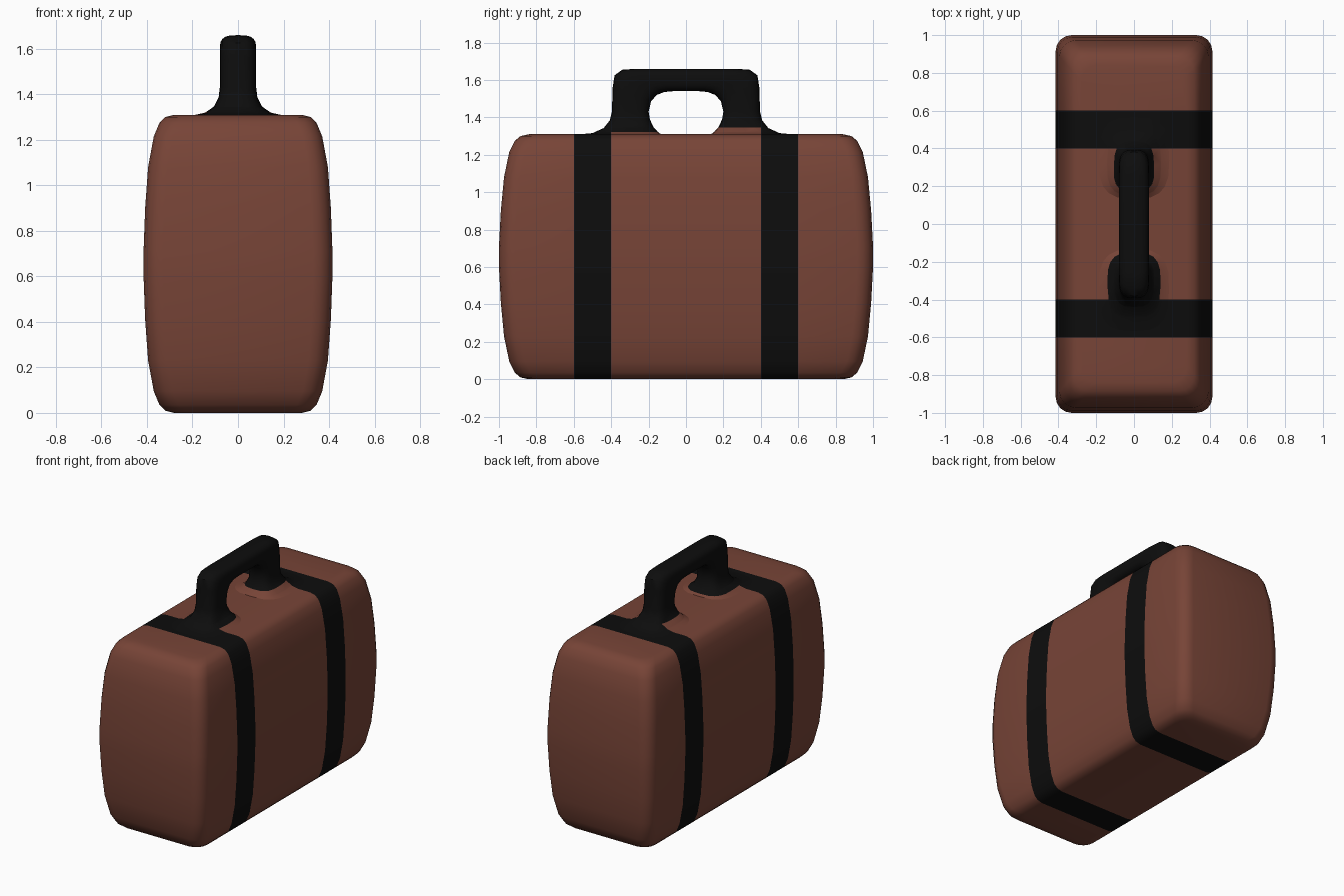
import bpy, bmesh, math
from mathutils import Vector

if "Cube" in bpy.data.objects:
    bpy.data.objects.remove(bpy.data.objects["Cube"])


def material(name, rgb):
    m = bpy.data.materials.new(name)
    m.diffuse_color = (*rgb, 1)
    m.use_nodes = True
    m.node_tree.nodes["Principled BSDF"].inputs["Base Color"].default_value = m.diffuse_color
    return m


BROWN = material("brown leather", (0.185, 0.058, 0.038))
BLACK = material("black leather", (0.004, 0.004, 0.004))


def loft(name, rings, cuts, is_black):
    """Bridge rings of equal length, slice along planes, colour faces by a rule."""
    bm = bmesh.new()
    vr = [[bm.verts.new(p) for p in r] for r in rings]
    n = len(vr[0])
    for a, b in zip(vr, vr[1:]):
        for i in range(n):
            j = (i + 1) % n
            bm.faces.new((a[i], a[j], b[j], b[i]))
    bm.faces.new(vr[0])
    bm.faces.new(vr[-1])
    for co, no in cuts:
        bmesh.ops.bisect_plane(bm, geom=bm.verts[:] + bm.edges[:] + bm.faces[:],
                               dist=1e-5, plane_co=co, plane_no=no)
    bmesh.ops.recalc_face_normals(bm, faces=bm.faces[:])
    for f in bm.faces:
        f.material_index = int(is_black(f.calc_center_median()))
    me = bpy.data.meshes.new(name)
    bm.to_mesh(me)
    bm.free()
    me.materials.append(BROWN)
    me.materials.append(BLACK)
    ob = bpy.data.objects.new(name, me)
    bpy.context.collection.objects.link(ob)
    bpy.ops.object.select_all(action='DESELECT')
    ob.select_set(True)
    bpy.context.view_layer.objects.active = ob
    bpy.ops.object.shade_smooth_by_angle(angle=math.radians(40))
    return ob


# Bulging case: stacked rounded rectangles, mirrored about mid height
def rounded_rect(hx, hy, z, r, steps=5):
    pts = []
    for q, (sx, sy) in enumerate(((1, 1), (-1, 1), (-1, -1), (1, -1))):
        for k in range(steps):
            a = math.pi / 2 * (q + k / (steps - 1))
            pts.append((sx * (hx - r) + r * math.cos(a),
                        sy * (hy - r) + r * math.sin(a), z))
    return pts


H = 1.31
half = [(0.28, 0.84, 0.0), (0.32, 0.885, 0.01), (0.345, 0.915, 0.035),
        (0.37, 0.945, 0.095), (0.395, 0.973, 0.23), (0.408, 0.99, 0.41),
        (0.415, 1.0, 0.6)]
levels = half + [(x, y, H - z) for x, y, z in reversed(half)]
body = loft("case_body", [rounded_rect(x, y, z, 0.085) for x, y, z in levels],
            [((0, y, 0), (0, 1, 0)) for y in (-0.6, -0.4, 0.4, 0.6)],
            lambda c: 0.4 < abs(c.y) < 0.6)

# Arched handle: outer y, z, inner y, z, half width; flared at the base
arch = [(0.60, 1.307, 0.13, 1.307, 0.20), (0.50, 1.316, 0.15, 1.322, 0.145),
        (0.44, 1.343, 0.175, 1.35, 0.105), (0.407, 1.385, 0.193, 1.39, 0.085),
        (0.396, 1.43, 0.2, 1.43, 0.08), (0.392, 1.56, 0.187, 1.485, 0.08),
        (0.382, 1.625, 0.157, 1.52, 0.08), (0.34, 1.655, 0.115, 1.536, 0.08),
        (0.26, 1.66, 0.07, 1.54, 0.08)]


def section(oy, oz, iy, iz, hx, n=20):
    o, i = Vector((0, oy, oz)), Vector((0, iy, iz))
    pts = []
    for k in range(n):
        c, s = math.cos(2 * math.pi * k / n), math.sin(2 * math.pi * k / n)
        u = math.copysign(abs(c) ** 0.65, c)
        v = math.copysign(abs(s) ** 0.65, s)
        pts.append((o + i) / 2 + (o - i) / 2 * u + Vector((hx * v, 0, 0)))
    return pts


sweep = arch + [(-a, b, -c, d, e) for a, b, c, d, e in reversed(arch)]
handle = loft("handle", [section(*s) for s in sweep],
              [((0, y, 0), (0, 1, 0)) for y in (-0.4, 0.4)]
              + [((0, 0, z), (0, 0, 1)) for z in (1.322, 1.345)],
              lambda c: abs(c.y) > 0.4 or c.z > (1.345 if c.y > 0 else 1.322))
